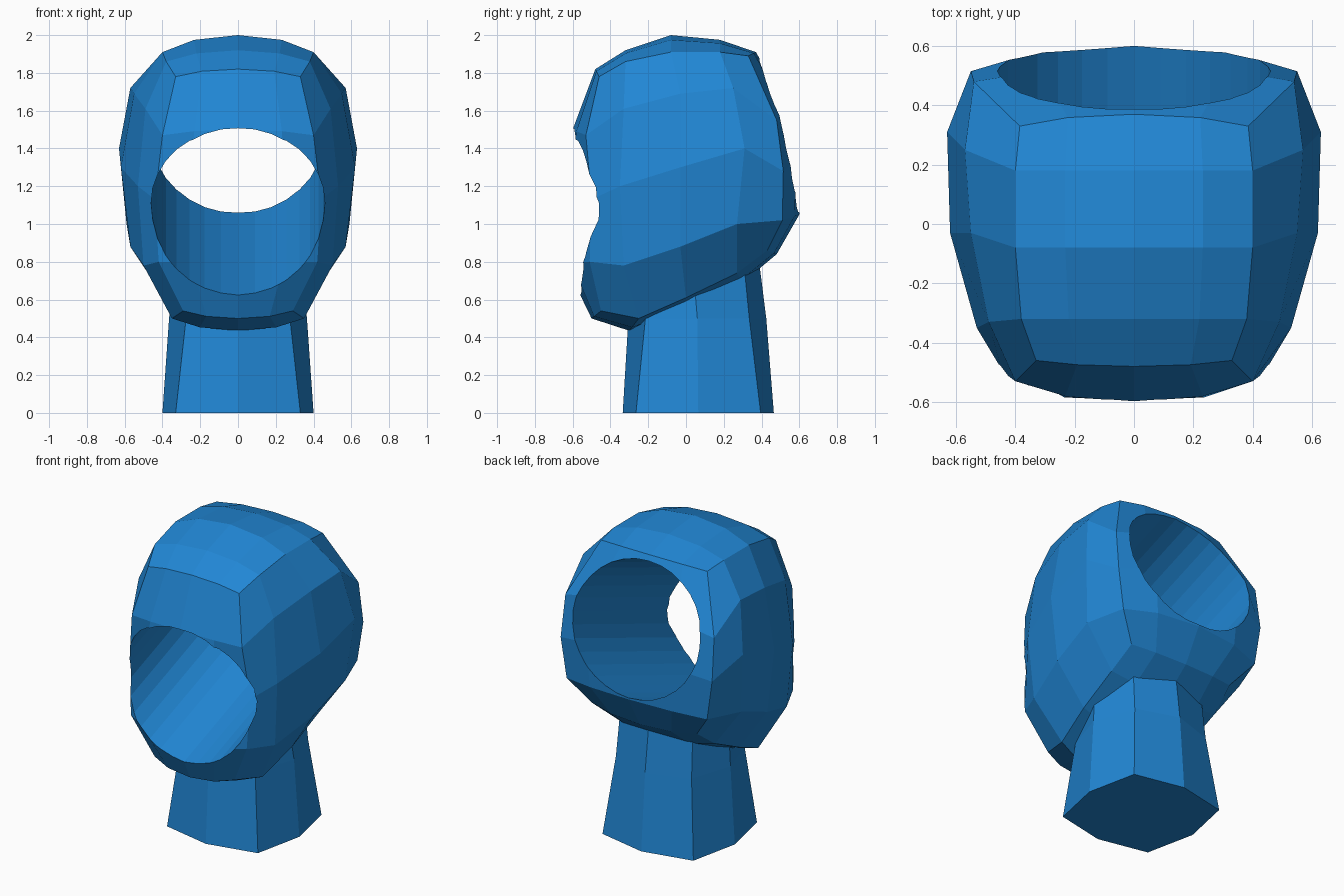
import bpy, bmesh, math
from mathutils import Vector, Matrix

if "Cube" in bpy.data.objects:
    bpy.data.objects.remove(bpy.data.objects["Cube"])

mat = bpy.data.materials.new("blue")
mat.diffuse_color = (0.015, 0.24, 0.66, 1)
mat.use_nodes = True
mat.node_tree.nodes["Principled BSDF"].inputs["Base Color"].default_value = mat.diffuse_color


def make_object(name, bm):
    bmesh.ops.remove_doubles(bm, verts=bm.verts, dist=0.0005)
    bmesh.ops.recalc_face_normals(bm, faces=bm.faces)
    me = bpy.data.meshes.new(name)
    bm.to_mesh(me)
    bm.free()
    ob = bpy.data.objects.new(name, me)
    bpy.context.collection.objects.link(ob)
    me.materials.append(mat)
    return ob


def loft(bm, rings):
    n = len(rings[0])
    for a, b in zip(rings, rings[1:]):
        for i in range(n):
            j = (i + 1) % n
            bm.faces.new((a[i], a[j], b[j], b[i]))


# Head: a rounded box, profile loop runs down the front, along the base,
# up the back and forward over the top (four steps each)
mid = [(-.48, 1.82), (-.60, 1.50), (-.66, 1.13), (-.64, .79),
       (-.50, .50), (-.30, .435), (0, .53), (.30, .69),
       (.48, .84), (.60, 1.05), (.61, 1.35), (.53, 1.63),
       (.37, 1.91), (.18, 1.975), (-.08, 2.0), (-.32, 1.92)]
edge = [(.33, -.46, 1.78), (.40, -.53, 1.47), (.44, -.50, 1.13), (.42, -.51, .80),
        (.29, -.45, .54), (.35, -.25, .50), (.39, 0, .61), (.40, .27, .74),
        (.38, .43, .86), (.51, .51, 1.02), (.55, .515, 1.28), (.54, .48, 1.55),
        (.385, .33, 1.89), (.40, .18, 1.91), (.40, -.08, 1.91), (.38, -.32, 1.86)]
# Cheek points, rows from top to bottom, front to back
cheek = [[(.49, -.33, 1.61), (.55, -.03, 1.69), (.57, .25, 1.72)],
         [(.53, -.35, 1.20), (.62, -.03, 1.30), (.63, .31, 1.40)],
         [(.50, -.33, .78), (.57, -.03, .88), (.59, .27, 1.00)]]

mid = [Vector((0, y, z)) for y, z in mid]
edge = [Vector(p) for p in edge]
half = []
for m, e in zip(mid, edge):
    p = m.lerp(e, .28)
    p.x = e.x * .58
    half.append(p)

bm = bmesh.new()
for s in (1, -1):
    flip = Matrix.Diagonal((s, 1, 1))
    rings = [[bm.verts.new(flip @ p) for p in loop] for loop in (mid, half, edge)]
    loft(bm, rings)
    E = rings[-1]
    grid = [[E[0], E[15], E[14], E[13], E[12]]]
    for k in range(3):
        inner = [bm.verts.new(flip @ Vector(p)) for p in cheek[k]]
        grid.append([E[1 + k]] + inner + [E[11 - k]])
    grid.append(E[4:9])
    for r in range(4):
        for c in range(4):
            bm.faces.new((grid[r][c], grid[r][c + 1], grid[r + 1][c + 1], grid[r + 1][c]))
head = make_object("head", bm)

# Neck: tapering eight-sided column with a slanted top hidden in the head
bm = bmesh.new()
rings = []
for z, r, corner, cy, slope in ((0, .40, .33, .065, 0), (.5, .365, .275, .06, 0),
                                (.68, .345, .265, .045, .28)):
    ring = []
    for i in range(8):
        a = i * math.pi / 4
        k = r if i % 2 == 0 else corner * math.sqrt(2)
        y = cy + k * math.sin(a)
        ring.append(bm.verts.new((k * math.cos(a), y, z + slope * (y - cy))))
    rings.append(ring)
loft(bm, rings)
bm.faces.new(rings[0])
bm.faces.new(rings[-1])
neck = make_object("neck", bm)

# Face opening: oval tunnel rising towards the back
bm = bmesh.new()
bmesh.ops.create_cone(bm, cap_ends=True, segments=32, radius1=1, radius2=1, depth=1)
bm.transform(Matrix.Translation((0, 0, 1.283))
             @ Matrix.Rotation(math.radians(-69.4), 4, 'X')
             @ Matrix.Diagonal((.46, .42, 3, 1)))
tunnel = make_object("tunnel_cutter", bm)

# Join the neck, then cut the tunnel
bpy.context.view_layer.objects.active = head
for other, op in ((neck, 'UNION'), (tunnel, 'DIFFERENCE')):
    other.hide_render = True
    mod = head.modifiers.new(op.lower(), 'BOOLEAN')
    mod.operation = op
    mod.solver = 'EXACT'
    mod.object = other
    bpy.ops.object.modifier_apply(modifier=mod.name)
    bpy.data.objects.remove(other)
head.name = "head_on_neck"
